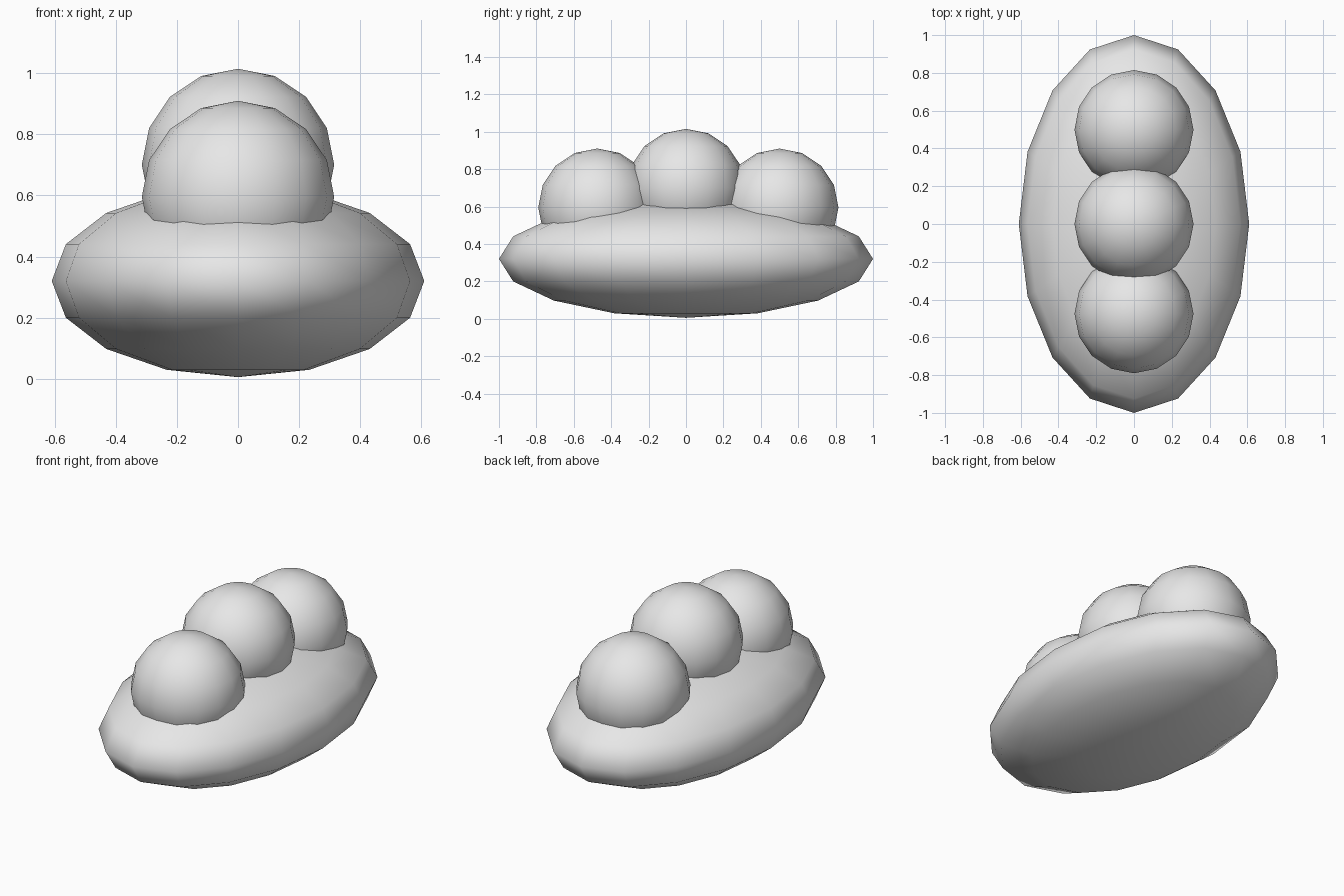
import bpy
import math

cube = bpy.data.objects.get("Cube")
if cube:
    bpy.data.objects.remove(cube, do_unlink=True)

# One plain grey for everything
GREY = (0.8, 0.8, 0.8, 1.0)
grey = bpy.data.materials.new("light_grey")
grey.use_nodes = True
grey.diffuse_color = GREY
for node in grey.node_tree.nodes:
    if node.type == 'BSDF_PRINCIPLED':
        node.inputs["Base Color"].default_value = GREY


def ball(name, centre, radii):
    """Low-poly smooth-shaded ball stretched to the given radii."""
    bpy.ops.mesh.primitive_uv_sphere_add(segments=16, ring_count=8, radius=1, location=centre)
    obj = bpy.context.object
    obj.name = name
    obj.scale = radii
    bpy.ops.object.transform_apply(location=False, rotation=False, scale=True)
    obj.data.materials.append(grey)
    bpy.ops.object.shade_smooth()
    return obj


# Long flattened pod
ball("pod", (0, 0, 0.32), (0.61, 1.0, 0.315))

# Row of three peas, the middle one riding higher
PEA = 0.315
for name, y, z in (("front_pea", -0.475, 0.595),
                   ("middle_pea", 0.0, 0.70),
                   ("back_pea", 0.5, 0.595)):
    ball(name, (0, y, z), (PEA, PEA, PEA))
